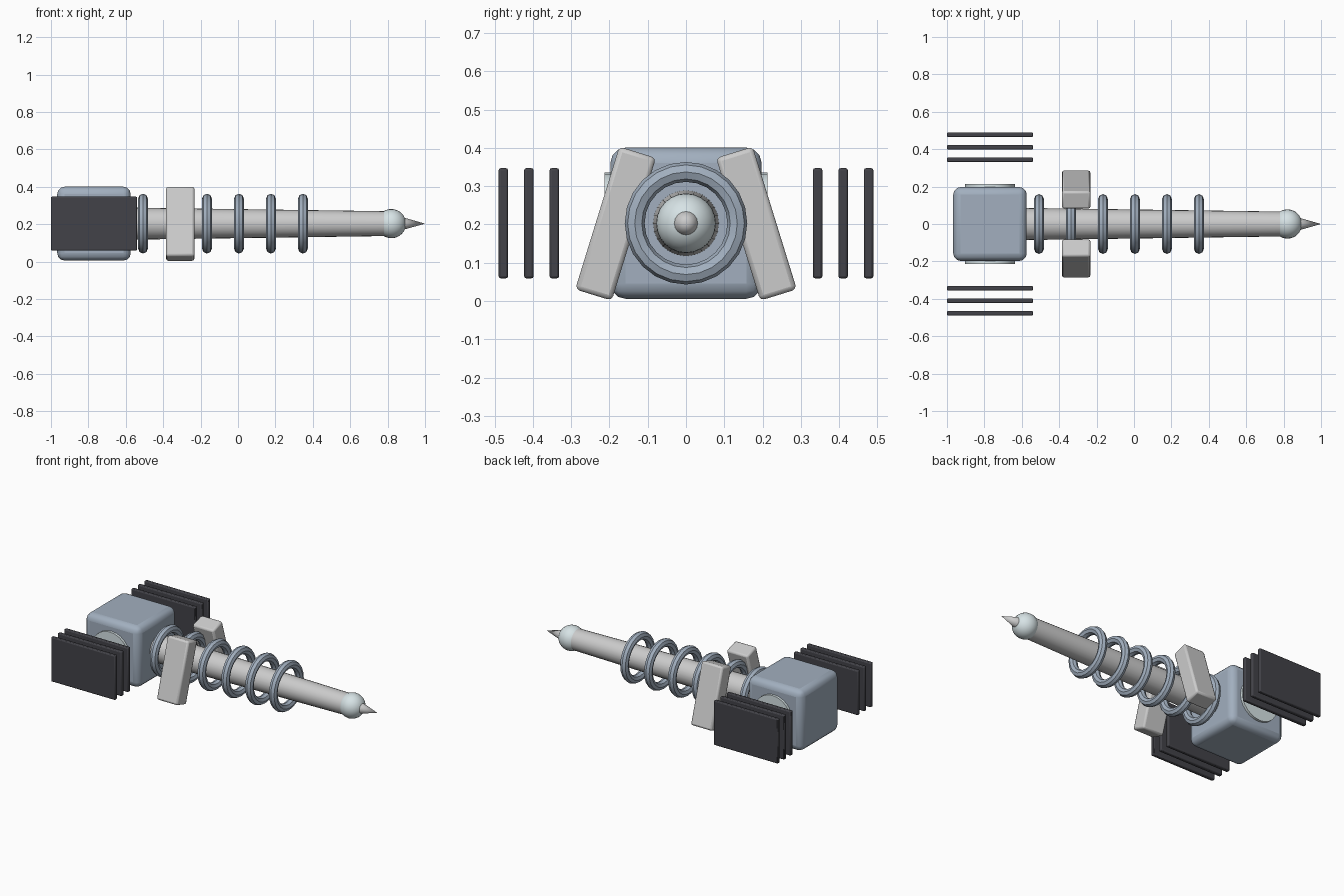
import bpy
from math import radians, pi

if "Cube" in bpy.data.objects:
    bpy.data.objects.remove(bpy.data.objects["Cube"])

Z = 0.203      # height of the main axis
BODY_X = -0.77


def material(name, rgb):
    m = bpy.data.materials.new(name)
    m.diffuse_color = (*rgb, 1)
    m.use_nodes = True
    m.node_tree.nodes["Principled BSDF"].inputs["Base Color"].default_value = m.diffuse_color
    return m


BLUE = material("blue_grey", (0.36, 0.43, 0.52))
DARK = material("dark_panel", (0.055, 0.055, 0.065))
PALE = material("pale_glass", (0.68, 0.77, 0.79))


def finish(name, mat=None, bevel=0, segments=3):
    ob = bpy.context.object
    ob.name = name
    if mat:
        ob.data.materials.append(mat)
    if bevel:
        mod = ob.modifiers.new("bevel", 'BEVEL')
        mod.width, mod.segments = bevel, segments
    bpy.ops.object.shade_smooth_by_angle(angle=radians(35))
    return ob


def box(name, loc, size, mat=None, bevel=0.0, segments=3, tilt=0):
    bpy.ops.mesh.primitive_cube_add(size=1, location=loc)
    ob = bpy.context.object
    ob.scale = size
    bpy.ops.object.transform_apply(location=False, rotation=False, scale=True)
    ob.rotation_euler.x = tilt
    return finish(name, mat, bevel, segments)


def cone_x(name, x0, x1, r0, r1, sides, mat=None):
    bpy.ops.mesh.primitive_cone_add(vertices=sides, radius1=r0, radius2=r1, depth=x1 - x0,
                                    location=((x0 + x1) / 2, 0, Z), rotation=(0, pi / 2, 0))
    return finish(name, mat)


# Rounded body block
box("body", (BODY_X, 0, Z), (0.393, 0.395, 0.395), BLUE, 0.04)

# Tapered barrel, ball end and pointed tip
cone_x("barrel", -0.59, 0.82, 0.086, 0.066, 24)
bpy.ops.mesh.primitive_uv_sphere_add(segments=24, ring_count=16, radius=0.078,
                                     location=(0.82, 0, Z), rotation=(0, pi / 2, 0))
finish("ball_end", PALE)
cone_x("tip", 0.88, 1.0, 0.034, 0, 16)

# Coil rings around the barrel
for i in range(6):
    bpy.ops.mesh.primitive_torus_add(major_radius=0.134, minor_radius=0.026,
                                     major_segments=24, minor_segments=8,
                                     location=(-0.508 + 0.171 * i, 0, Z),
                                     rotation=(0, pi / 2, 0))
    finish(f"coil_ring_{i + 1}", BLUE).data.shade_smooth()

# Mirrored side parts
for side, s in (("front", -1), ("back", 1)):
    # Round port on the body
    bpy.ops.mesh.primitive_cylinder_add(vertices=24, radius=0.133, depth=0.04,
                                        location=(BODY_X, s * 0.193, Z),
                                        rotation=(pi / 2, 0, 0))
    finish(f"{side}_port", PALE)
    # Leaning bracket beside the barrel
    box(f"{side}_bracket", (-0.309, s * 0.184, 0.202), (0.152, 0.1, 0.39),
        None, 0.012, 2, s * 0.3)
    # Stack of thin panels
    for i in range(3):
        box(f"{side}_panel_{i + 1}", (BODY_X, s * (0.344 + 0.0665 * i), Z),
            (0.46, 0.025, 0.288), DARK, 0.006, 2)
